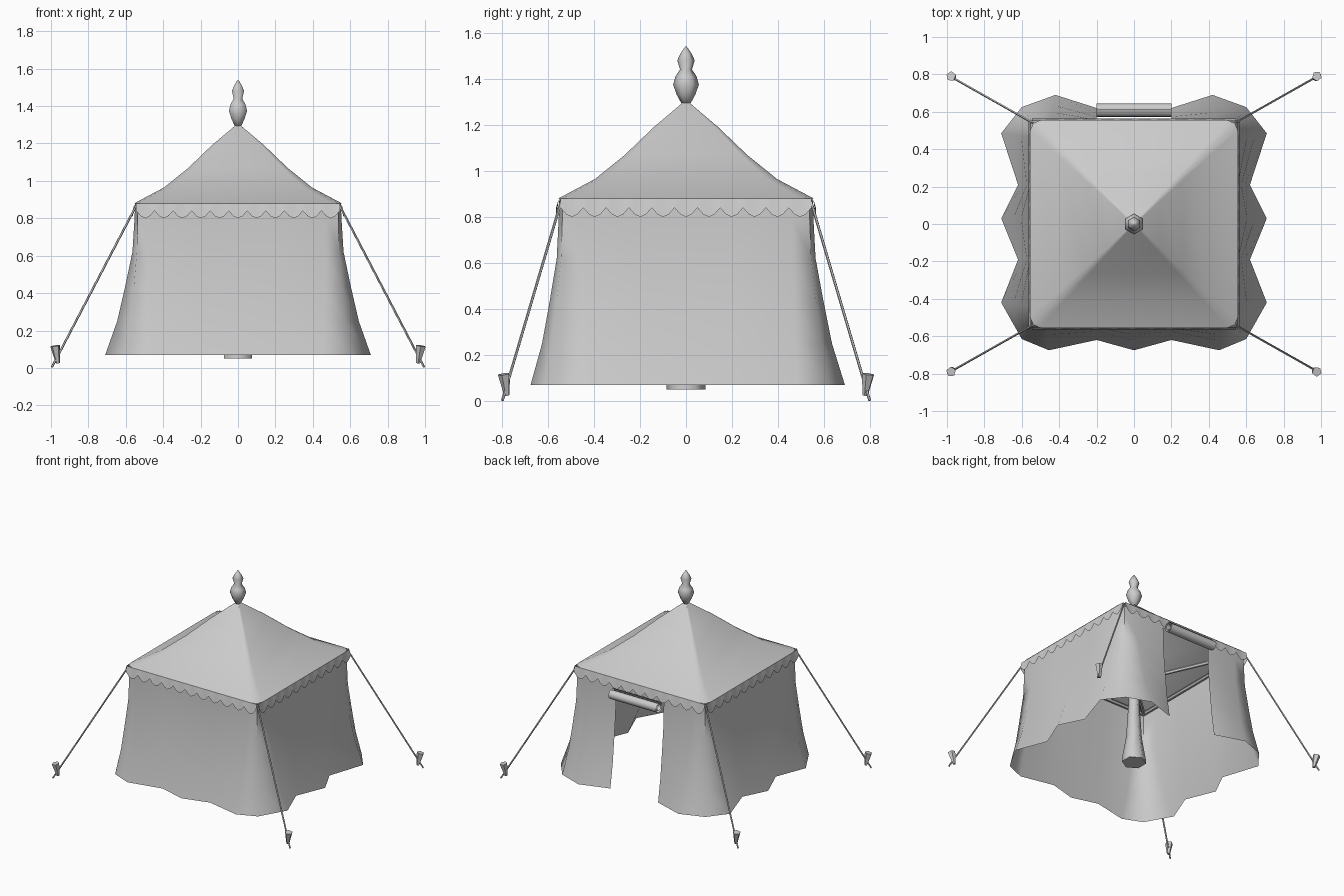
import bpy, bmesh, math
from mathutils import Vector

if "Cube" in bpy.data.objects:
    bpy.data.objects.remove(bpy.data.objects["Cube"])


def make(name, verts, faces, angle=40):
    me = bpy.data.meshes.new(name)
    me.from_pydata(verts, [], faces)
    bm = bmesh.new()
    bm.from_mesh(me)
    bmesh.ops.remove_doubles(bm, verts=bm.verts, dist=1e-5)
    bmesh.ops.recalc_face_normals(bm, faces=bm.faces)
    bm.to_mesh(me)
    bm.free()
    ob = bpy.data.objects.new(name, me)
    bpy.context.collection.objects.link(ob)
    bpy.ops.object.select_all(action='DESELECT')
    ob.select_set(True)
    bpy.context.view_layer.objects.active = ob
    bpy.ops.object.shade_smooth_by_angle(angle=math.radians(angle))
    return ob


def skin(name, rings, closed=True, caps=False, skip=(), angle=40):
    """Join equal-length rows of points with quads."""
    n = len(rings[0])
    verts = [p for r in rings for p in r]
    faces = []
    for i in range(len(rings) - 1):
        for j in range(n if closed else n - 1):
            if (i, j) not in skip:
                k = (j + 1) % n
                faces.append((i * n + j, i * n + k, (i + 1) * n + k, (i + 1) * n + j))
    if caps:
        faces += [tuple(range(n)), tuple(range(len(verts) - n, len(verts)))]
    return make(name, verts, faces, angle)


def rod(name, a, b, r1, r2, sides=6):
    a, b = Vector(a), Vector(b)
    q = (b - a).to_track_quat('Z', 'Y')
    ang = [2 * math.pi * i / sides for i in range(sides)]
    rings = [[p + q @ Vector((r * math.cos(t), r * math.sin(t), 0)) for t in ang]
             for p, r in ((a, r1), (b, r2))]
    return skin(name, rings, caps=True)


def lathe(name, profile, sides=6):
    ang = [math.pi / 2 + 2 * math.pi * i / sides for i in range(sides)]
    return skin(name, [[(r * math.cos(t), r * math.sin(t), z) for t in ang]
                       for r, z in profile], caps=True, angle=65)


# Concave roof: rounded-square rings shrinking to the peak
def square_ring(h, z):
    r = 0.1 * h
    pts = []
    for k in range(4):
        c = math.pi / 4 + k * math.pi / 2
        cx, cy = (h - r) * math.sqrt(2) * math.cos(c), (h - r) * math.sqrt(2) * math.sin(c)
        for d in (-1, 0, 1):
            t = c + d * math.pi / 4
            pts.append((cx + r * math.cos(t), cy + r * math.sin(t), z))
    return pts


roof_profile = [(0.555, 0.88), (0.395, 0.965), (0.265, 1.07), (0.14, 1.19), (0.01, 1.3)]
skin("roof", [square_ring(h, z) for h, z in roof_profile], angle=60)

# Flared wavy walls: right half outlines at eave and hem, mirrored, door gap at the back
hem = [(0, -.675), (.2, -.62), (.455, -.675), (.6, -.615), (.71, -.42), (.62, -.19), (.71, .03),
       (.62, .21), (.71, .485), (.6, .625), (.42, .69), (.2, .62), (0, .62)]
eave = [(0, -.55), (.19, -.55), (.47, -.55), (.535, -.535), (.55, -.44), (.55, -.19), (.55, .03),
        (.55, .21), (.55, .46), (.535, .535), (.44, .55), (.2, .55), (0, .55)]
hem += [(-x, y) for x, y in hem[-2:0:-1]]
eave += [(-x, y) for x, y in eave[-2:0:-1]]
levels = [(0.88, 0), (0.80, .02), (0.62, .09), (0.43, .34), (0.25, .6), (0.07, 1)]
rings = [[(a + (c - a) * t, b + (d - b) * t, z) for (a, b), (c, d) in zip(eave, hem)]
         for z, t in levels]
skin("wall_cloth", rings, skip={(i, j) for i in range(1, 5) for j in (11, 12)}, angle=60)

# Scalloped valance on all four sides
cols = 11 * 4
for k in range(4):
    c, s = round(math.cos(k * math.pi / 2)), round(math.sin(k * math.pi / 2))
    top, low = [], []
    for i in range(cols + 1):
        u = -0.545 + 1.09 * i / cols
        drop = 0.84 - 0.04 * abs(math.sin(math.pi * i / 4))
        top.append((c * u + s * 0.552, s * u - c * 0.552, 0.88))
        low.append((c * u + s * 0.564, s * u - c * 0.564, drop))
    skin("valance", [top, low], closed=False)

# Rolled-up door flap
spiral = []
for i in range(25):
    t = math.pi / 2 + 2 * math.pi * i / 12
    r = 0.043 - 0.0011 * i
    spiral.append((0.611 + r * math.cos(t), 0.785 + r * math.sin(t)))
skin("door_roll", [[(x, y, z) for y, z in spiral] for x in (-0.2, 0.2)], closed=False)

# Centre pole and finial
lathe("centre_pole", [(.085, .05), (.085, .07), (.055, .25), (.04, .5), (.03, .8), (.015, 1.29)])
lathe("finial", [(.018, 1.29), (.04, 1.33), (.056, 1.375), (.046, 1.41), (.026, 1.44),
                 (.038, 1.48), (.024, 1.51), (.003, 1.54)])

# Corner braces, eave rails, guy ropes and stakes
for sx in (-1, 1):
    for sy in (-1, 1):
        rod("brace", (0, 0, 0.7), (sx * .52, sy * .52, .87), .014, .014)
        rod("guy_rope", (sx * .54, sy * .54, .875), (sx * .995, sy * .797, 0.004), .006, .006, 5)
        rod("stake", (sx * .963, sy * .778, .025), (sx * .978, sy * .79, .118), .011, .027, 5)
    rod("eave_rail", (sx * .53, -.53, .865), (sx * .53, .53, .865), .014, .014)
    rod("eave_rail", (-.53, sx * .53, .865), (.53, sx * .53, .865), .014, .014)
